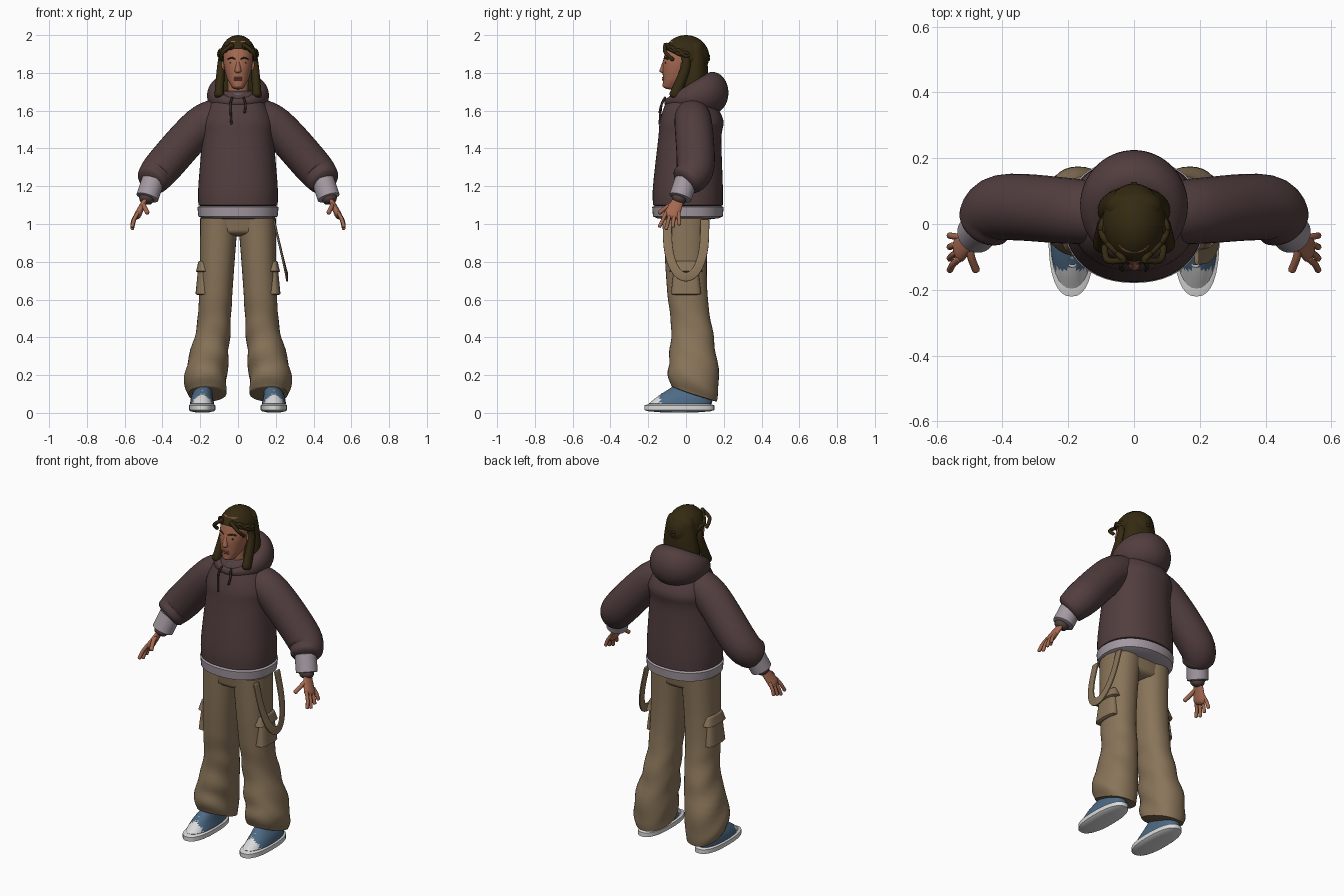
import bpy, bmesh
from math import sin, cos, pi, radians
from mathutils import Vector, Matrix

cube = bpy.data.objects.get("Cube")
if cube:
    bpy.data.objects.remove(cube, do_unlink=True)


def material(name, red, green, blue):
    mat = bpy.data.materials.new(name)
    mat.use_nodes = True
    color = (red, green, blue, 1)
    mat.diffuse_color = color
    shader = mat.node_tree.nodes["Principled BSDF"]
    shader.inputs["Base Color"].default_value = color
    return mat


PLUM = material("plum fleece", .085, .048, .049)
RIB = material("lilac ribbing", .37, .32, .36)
KHAKI = material("khaki cotton", .25, .175, .1)
SKIN = material("skin", .37, .14, .08)
LIP = material("lip", .27, .08, .06)
HAIR = material("dark brown hair", .035, .023, .006)
BLUE = material("blue canvas", .075, .145, .235)
WHITE = material("white rubber", .7, .7, .7)
SHIRT = material("grey shirt", .14, .14, .18)
DARK = material("dark cord", .03, .02, .02)
X, Y, Z = Matrix.Identity(3)


def finish(name, bm, mat):
    bmesh.ops.recalc_face_normals(bm, faces=bm.faces)
    mesh = bpy.data.meshes.new(name)
    bm.to_mesh(mesh)
    bm.free()
    mesh.materials.append(mat)
    obj = bpy.data.objects.new(name, mesh)
    bpy.context.collection.objects.link(obj)
    bpy.ops.object.select_all(action='DESELECT')
    obj.select_set(True)
    bpy.context.view_layer.objects.active = obj
    bpy.ops.object.shade_smooth_by_angle(angle=radians(50))
    return obj


def spline(rows, steps):
    """Smooth samples through rows of numbers."""
    out = []
    last = len(rows) - 1
    for i in range(last):
        before, start = rows[max(i - 1, 0)], rows[i]
        end, after = rows[i + 1], rows[min(i + 2, last)]
        for j in range(steps):
            t = j / steps
            sample = []
            for a, b, c, d in zip(before, start, end, after):
                bend = 2 * a - 5 * b + 4 * c - d + t * (3 * b - a - 3 * c + d)
                sample.append(b + t * (c - a + t * bend) / 2)
            out.append(sample)
    return out + [list(rows[-1])]


def dome(frame, direction, depth):
    """Shrinking rings that round off one end of a loft."""
    centre, u, v, tangent, radius = frame
    return [(centre + tangent * direction * depth * radius * sin(angle), u, v, tangent, radius * cos(angle))
            for angle in (.5, 1, 1.4)]


def signed_power(value, exponent):
    return abs(value) ** exponent * (1 if value > 0 else -1)


def loft(name, rows, mat, ref=None, ratio=1, side=1, sides=32, power=2, steps=6, depth=.6, warp=None):
    """Skin rows of (x, y, z, radius), or (y, z, radius) on the centre line. Rings lie flat unless ref is given."""
    points = spline([row if len(row) > 3 else (0, *row) for row in rows], steps)
    frames = []
    for i, (x, y, z, radius) in enumerate(points):
        u, v, tangent = X, Y, Z
        if ref:
            ahead, behind = points[min(i + 1, len(points) - 1)], points[max(i - 1, 0)]
            tangent = (Vector(ahead[:3]) - Vector(behind[:3])).normalized()
            u = (ref - tangent * ref.dot(tangent)).normalized()
            v = tangent.cross(u)
        frames.append((Vector((x, y, z)), u, v, tangent, radius))
    frames = dome(frames[0], -1, depth)[::-1] + frames + dome(frames[-1], 1, depth)
    bm = bmesh.new()
    rings = []
    for centre, u, v, tangent, radius in frames:
        ring = []
        for k in range(sides):
            angle = 2 * pi * k / sides
            across = signed_power(cos(angle), 2 / power)
            along = signed_power(sin(angle), 2 / power)
            point = centre + u * radius * across + v * radius * ratio * along
            if warp:
                point = warp(point)
            ring.append(bm.verts.new((point.x * side, point.y, point.z)))
        rings.append(ring)
    for lower, upper in zip(rings, rings[1:]):
        for k in range(sides):
            following = (k + 1) % sides
            bm.faces.new((lower[k], lower[following], upper[following], upper[k]))
    bm.faces.new(rings[0])
    bm.faces.new(rings[-1])
    return finish(name, bm, mat)


def tube(name, points, radius, mat, side=1):
    rows = [(*point, radius) for point in points]
    return loft(name, rows, mat, ref=(X + Z * 3).normalized(), side=side, sides=10)


def ball(name, centre, size, mat, cut=None):
    bm = bmesh.new()
    placement = Matrix.Translation(centre) @ Matrix.Diagonal((*size, 1))
    bmesh.ops.create_uvsphere(bm, u_segments=32, v_segments=20, radius=1, matrix=placement)
    if cut:
        point, normal = cut
        geometry = bm.verts[:] + bm.edges[:] + bm.faces[:]
        bmesh.ops.bisect_plane(bm, geom=geometry, plane_co=point, plane_no=normal, clear_inner=True)
    return finish(name, bm, mat)


def drop_hem(point):
    """Let the trouser hem fall towards the heel, with soft folds below the thigh."""
    weight = max(0, min(1, 1.5 - point.z * 5))
    fold = .004 * sin(point.z * 40 + point.y * 25) * max(0, min(1, 2 - point.z * 3))
    return point + Vector((fold, fold, (.04 - point.y) * weight / 3))


# Hoodie body, hem band and hood
loft("hoodie_body", [(.01, 1.1, .21), (.01, 1.2, .21), (.02, 1.45, .19), (.03, 1.55, .19), (.02, 1.65, .14),
                     (.01, 1.7, .09)], PLUM, ratio=.88, sides=48, power=2.2, depth=.1)
loft("hem_band", [(.01, 1.04, .21), (.01, 1.09, .215)], RIB, ratio=.88, sides=48, power=2.2, depth=.1)
hood_path = []
for i in range(17):
    swing = cos(2 * pi * i / 16)
    hood_path.append((.11 * sin(2 * pi * i / 16), .02 - .12 * swing, 1.67 - .025 * swing, .065 - .045 * swing))
loft("hood", hood_path, PLUM, ref=Z, ratio=.77)

# Neck, collar and head
loft("neck", [(0, 1.6, .06), (-.01, 1.8, .055)], SKIN)
loft("shirt_collar", [(-.015, 1.63, .085), (-.015, 1.69, .065)], SHIRT, depth=.1)
loft("head", [(-.08, 1.73, .035), (-.05, 1.77, .058), (-.03, 1.84, .075), (-.015, 1.9, .078), (-.01, 1.95, .07)],
     SKIN, ratio=1.25, power=2.15, depth=.5)
loft("nose", [(-.12, 1.81, .018), (-.11, 1.87, .008)], SKIN, ratio=1.2)
for lip_name, height in (("upper_lip", 1.774), ("lower_lip", 1.764)):
    ball(lip_name, (0, -.118, height), (.024, .009, .006), LIP)

# Hair cap and long back section
ball("hair_cap", (0, 0, 1.885), (.097, .123, .115), HAIR, cut=(Vector((0, -.06, 1.9)), Y + Z * 2))
loft("hair_back", [(.02, 1.65, .09), (.04, 1.74, .11), (.05, 1.84, .1), (.05, 1.93, .085)], HAIR, ratio=.65)

for side, hand_name in ((1, "left"), (-1, "right")):
    def named(part):
        return hand_name + "_" + part

    # Face details and drawstring
    ball(named("eye"), (side * .032, -.107, 1.853), (.014, .006, .006), DARK)
    ball(named("ear"), (side * .08, -.01, 1.835), (.01, .02, .03), SKIN)
    tube(named("eyebrow"), [(.015, -.116, 1.873), (.034, -.111, 1.88), (.054, -.095, 1.873)], .004, HAIR, side)
    tube(named("drawstring"), [(.03, -.11, 1.67), (.04, -.13, 1.63), (.035, -.14, 1.56 + side * .03)], .006, DARK, side)

    # Side lock, loose lock and two-strand twisted band
    loft(named("side_lock"), [(.08, -.02, 1.92, .015), (.09, 0, 1.84, .02), (.1, -.06, 1.68, .025)], HAIR,
         ref=X, ratio=1.2, side=side, sides=16)
    tube(named("loose_lock"), [(.03, -.11, 1.95), (.08, -.11, 1.91), (.09, -.07, 1.87)], .01, HAIR, side)
    band = spline([(.03, -.11, 1.945), (.1, -.01, 1.9), (0, .12, 1.88)], 8)
    for strand in (1, -1):
        twist = [(x, y, z + strand * .009 * sin(i * 1.3)) for i, (x, y, z) in enumerate(band)]
        tube(named("twisted_band"), twist, .01, HAIR, side)

    # Sleeve, ribbed cuff and its lining
    loft(named("sleeve"), [(.08, .03, 1.58, .09), (.2, .04, 1.52, .1), (.4, .05, 1.3, .1), (.455, 0, 1.23, .085)],
         PLUM, ref=Y, side=side, depth=.3)
    loft(named("cuff"), [(.45, 0, 1.23, .06), (.48, -.03, 1.14, .06)], RIB, ref=Y, side=side, depth=.1)
    tube(named("cuff_lining"), [(.48, -.03, 1.15), (.485, -.04, 1.13)], .04, PLUM, side)

    # Hand
    loft(named("palm"), [(.48, -.03, 1.15, .027), (.53, -.075, 1.05, .042)], SKIN, ref=Y, ratio=.45, side=side)
    for i, finger in enumerate(("index", "middle", "ring", "little")):
        base = Vector((.53, -.105 + i * .022, 1.06))
        tip = base + Vector((.03, -.035 + i * .013, abs(i - 1) * .012 - .085))
        tube(named(finger + "_finger"), [base, base.lerp(tip, .5) + X * .005, tip], .01, SKIN, side)
    tube(named("thumb"), [(.5, -.06, 1.11), (.495, -.1, 1.09), (.48, -.14, 1.06)], .012, SKIN, side)

    # Wide trouser leg and cargo pocket with flap
    loft(named("trouser_leg"), [(.165, .04, .1, .1), (.17, .04, .2, .112), (.13, .03, .45, .09), (.12, .01, .6, .088),
                                (.11, 0, .8, .092), (.1, 0, 1.03, .1)], KHAKI, ratio=1.2, side=side, sides=36,
         power=2.2, steps=9, depth=.05, warp=drop_hem)
    loft(named("cargo_pocket"), [(.187, 0, .63, .038), (.18, 0, .78, .03)], KHAKI, ratio=2.1, side=side,
         power=3, depth=.2)
    loft(named("pocket_flap"), [(.184, 0, .75, .038), (.18, 0, .8, .03)], KHAKI, ratio=2.3, side=side,
         power=3, depth=.2)

    # Canvas shoe: sole, upper with white toe cap, laces
    loft(named("shoe_sole"), [(.19, -.035, .015, .07), (.19, -.035, .04, .07)], WHITE, ratio=2.65, side=side,
         power=2.4, depth=.2)
    upper = loft(named("shoe_upper"), [(.19, -.03, .05, .064), (.19, 0, .09, .056), (.18, .04, .14, .042)], BLUE,
                 ratio=2.6, side=side, power=2.3)
    upper.data.materials.append(WHITE)
    for face in upper.data.polygons:
        face.material_index = int(face.center.y < -.135)
    for i in range(4):
        centre = Vector((.187, -.128 + i * .026, .1 + i * .014))
        ends = [centre + X * reach + Vector((0, .03, -.006)) for reach in (-.03, .03)]
        tube(named("shoe_lace"), [ends[0], centre, ends[1]], .005, WHITE, side)

# Hips and the strap hanging in a loop outside the left thigh
loft("hips", [(0, .96, .18), (0, 1.05, .2)], KHAKI, ratio=.6, power=2.4, depth=.15)
strap_path = []
for i in range(13):
    sweep = pi * i / 12
    sag = max(sin(sweep), 0) ** .7
    strap_path.append((.19 + .07 * sag, -.1 * cos(sweep), 1.02 - .3 * sag, .006))
loft("hanging_strap", strap_path, KHAKI, ref=X, ratio=4, sides=16, power=4)
